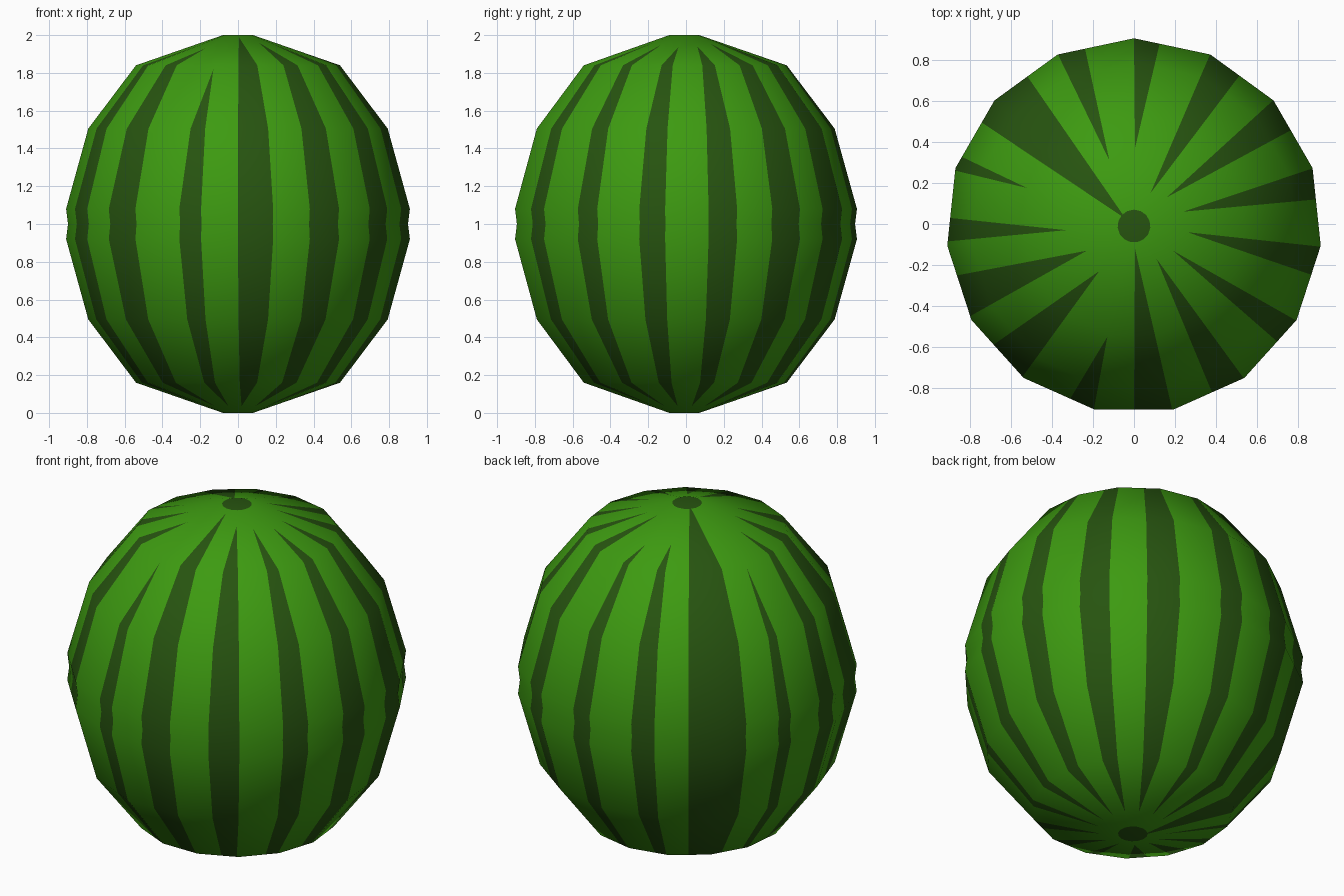
import bpy, bmesh, math
from mathutils import Vector

if "Cube" in bpy.data.objects:
    bpy.data.objects.remove(bpy.data.objects["Cube"])

SIDES, AXIS_Y, RIM = 15, -0.01, 0.915

# Half profile (radius, height above the middle), mirrored for the lower half
half = [(0.905, 0.0), (RIM, 0.08), (0.797, 0.505), (0.543, 0.84), (0.08, 1.0)]
profile = [(r, 1 - h) for r, h in reversed(half)] + [(r, 1 + h) for r, h in half[1:]]

# Stripes seen from the top: two rim points and the upper tip
stripes = [
    ((0.0, -0.9), (0.185, -0.9), (0.005, -0.12)),
    ((0.38, -0.82), (0.53, -0.745), (0.11, -0.17)),
    ((0.70, -0.575), (0.79, -0.47), (0.19, -0.13)),
    ((0.872, -0.25), (0.905, -0.11), (0.26, -0.04)),
    ((0.89, 0.12), (0.868, 0.27), (0.24, 0.06)),
    ((0.77, 0.46), (0.675, 0.60), (0.16, 0.13)),
    ((0.515, 0.725), (0.37, 0.825), (0.08, 0.15)),
    ((0.125, 0.88), (0.0, 0.905), (0.005, 0.37)),
    ((-0.24, 0.86), (-0.37, 0.825), (-0.12, 0.31)),
    ((-0.52, 0.72), (-0.75, 0.50), (-0.04, 0.025)),
    ((-0.845, 0.33), (-0.87, 0.26), (-0.52, 0.175)),
    ((-0.90, 0.03), (-0.91, -0.085), (-0.33, -0.03)),
    ((-0.86, -0.25), (-0.80, -0.45), (-0.23, -0.13)),
    ((-0.68, -0.585), (-0.54, -0.74), (-0.17, -0.23)),
    ((-0.31, -0.85), (-0.195, -0.9), (-0.13, -0.55)),
]


def material(name, rgb):
    m = bpy.data.materials.new(name)
    m.diffuse_color = (*rgb, 1)
    m.use_nodes = True
    m.node_tree.nodes["Principled BSDF"].inputs["Base Color"].default_value = m.diffuse_color
    return m


def cross(o, a, p):
    return (a[0] - o[0]) * (p[1] - o[1]) - (a[1] - o[1]) * (p[0] - o[0])


# Fifteen-sided body with flat end caps
bm = bmesh.new()
rings = []
for r, z in profile:
    ring = []
    for k in range(SIDES):
        a = math.pi / 2 + math.tau * k / SIDES
        ring.append(bm.verts.new((r * math.cos(a), r * math.sin(a) + AXIS_Y, z)))
    rings.append(ring)
for lo, hi in zip(rings, rings[1:]):
    for k in range(SIDES):
        n = (k + 1) % SIDES
        bm.faces.new((lo[k], lo[n], hi[n], hi[k]))
bm.faces.new(list(reversed(rings[0])))
bm.faces.new(rings[-1])

# Cut the wedge-shaped stripes into the skin, upper and lower halves separately
wedges = []
for a, b, tip in stripes:
    mid = Vector((a[0] + b[0], a[1] + b[1] - 2 * AXIS_Y)).normalized()
    wide = math.dist(a, b) > 0.25
    low = mid * (0.05 if wide else 0.18)
    wedges.append((a, b, tip, 1, mid))
    wedges.append((a, b, (low.x, low.y + AXIS_Y), -1, mid))

for a, b, tip, side, mid in wedges:
    for rim in (a, b):
        geom = set()
        for f in bm.faces:
            c = f.calc_center_median()
            d = Vector((c.x, c.y - AXIS_Y))
            if (c.z - 1) * side > 0 and d.length > 0.03 and d.normalized().dot(mid) > 0.85:
                geom.update([f, *f.edges, *f.verts])
        bmesh.ops.bisect_plane(
            bm, geom=list(geom), dist=1e-5, plane_co=(tip[0], tip[1], 1),
            plane_no=(rim[1] - tip[1], tip[0] - rim[0], 0))

# Dark green inside the wedges and on the end caps
for f in bm.faces:
    f.smooth = True
    c = f.calc_center_median()
    dark = math.hypot(c.x, c.y - AXIS_Y) < 0.03
    for a, b, tip, side, mid in wedges:
        ahead = (c.x - tip[0]) * mid.x + (c.y - tip[1]) * mid.y > 0
        if (c.z - 1) * side > 0 and ahead:
            # the wedge lies between its two edge lines
            sa, sb = cross(tip, a, c), cross(tip, b, c)
            turn = cross(tip, a, b)
            if sa * turn > 0 and sb * turn < 0:
                dark = True
    f.material_index = int(dark)

mesh = bpy.data.meshes.new("melon")
bm.to_mesh(mesh)
bm.free()
mesh.materials.append(material("light green", (0.047, 0.325, 0.0055)))
mesh.materials.append(material("dark green", (0.020, 0.088, 0.005)))

# Rounded shading across the flat sides
mesh.normals_split_custom_set_from_vertices([
    Vector((v.co.x / RIM ** 2, (v.co.y - AXIS_Y) / RIM ** 2, v.co.z - 1)).normalized()
    for v in mesh.vertices])
bpy.context.collection.objects.link(bpy.data.objects.new("melon", mesh))
